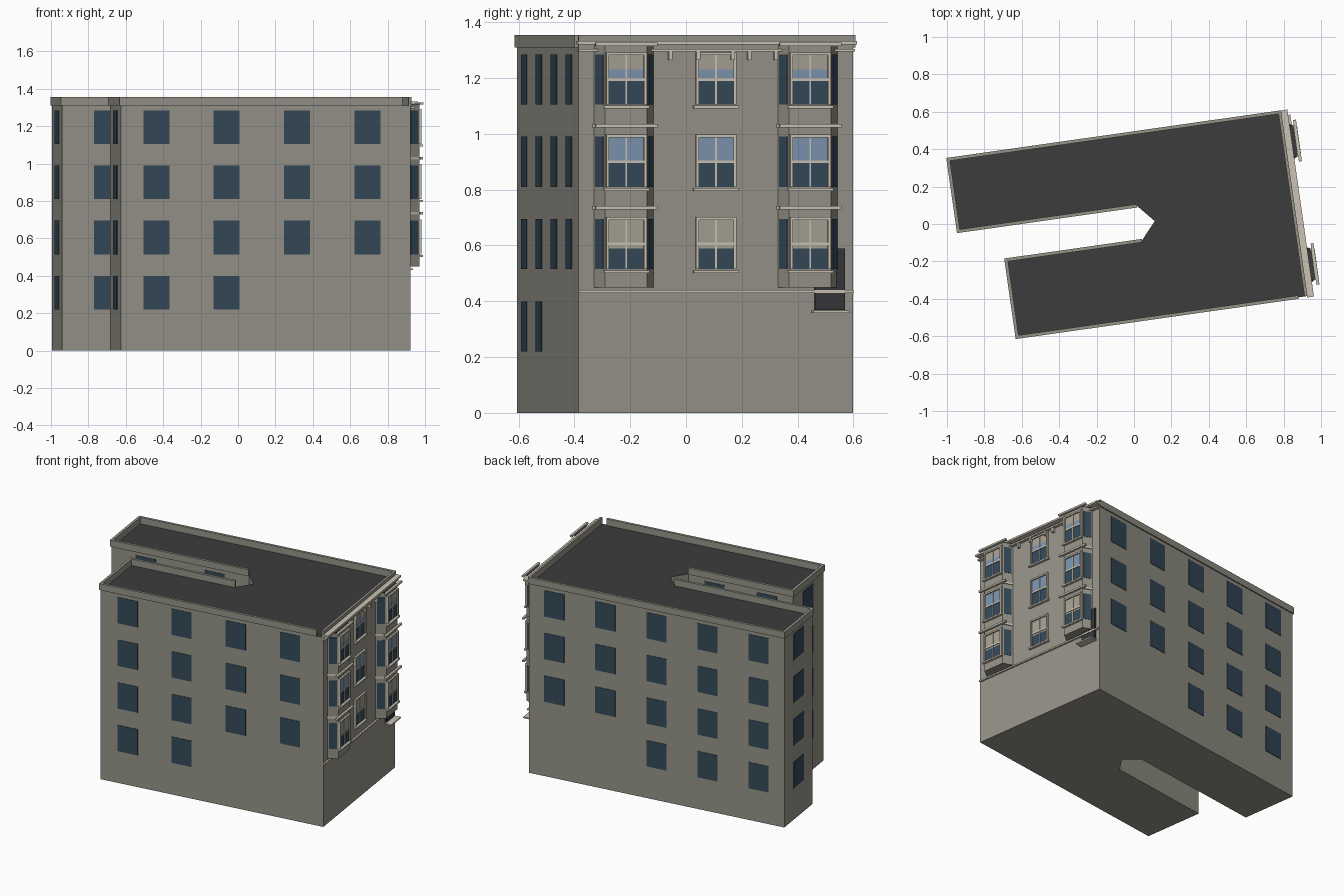
import bpy, bmesh, math
from mathutils import Matrix, Vector

if "Cube" in bpy.data.objects:
    bpy.data.objects.remove(bpy.data.objects["Cube"])

ROT = Matrix.Rotation(math.radians(8.1), 4, 'Z')   # the whole block is turned on plan


def srgb(r, g, b):
    f = lambda c: (c / 255 / 12.92) if c < 11 else ((c / 255 + 0.055) / 1.055) ** 2.4
    return (f(r), f(g), f(b), 1)


MATS = {}
for name, rgb in {"stone wall": (149, 147, 136), "roof tar": (60, 60, 60),
                  "pale trim": (202, 196, 180), "dark glass": (52, 73, 89),
                  "sky glass": (124, 148, 176), "window blind": (166, 161, 146),
                  "black panel": (54, 54, 57)}.items():
    MATS[name] = bpy.data.materials.new(name)
    MATS[name].diffuse_color = srgb(*rgb)

PARTS = {}


def part(name, mat):
    """Mesh under construction for a named part."""
    return PARTS.setdefault(name, (bmesh.new(), [mat]))[0]


def prism(bm, pts, z0, z1):
    """Extrude a plan outline from z0 to z1."""
    lo = [bm.verts.new((x, y, z0)) for x, y in pts]
    hi = [bm.verts.new((x, y, z1)) for x, y in pts]
    n = len(pts)
    bm.faces.new(lo[::-1])
    bm.faces.new(hi)
    for i in range(n):
        j = (i + 1) % n
        bm.faces.new((lo[i], lo[j], hi[j], hi[i]))


def slab(bm, edge, s0, s1, d0, d1, z0, z1):
    """Box along a wall edge: s from the wall's middle, d outward."""
    p, q = Vector(edge[0]), Vector(edge[1])
    t = (q - p).normalized()
    n = Vector((t.y, -t.x))
    m = (p + q) / 2
    prism(bm, [m + t * s + n * d for s, d in ((s0, d1), (s1, d1), (s1, d0), (s0, d0))], z0, z1)


# footprint, counter-clockwise
FRONT = 0.86
C, B, A = (FRONT, -0.512), (FRONT, 0.483), (-0.936, 0.483)
I, H, G = (-0.936, 0.093), (0.03, 0.093), (0.112, 0.0)
F, E, D = (0.03, -0.093), (-0.705, -0.093), (-0.705, -0.512)
OUTLINE = [C, B, A, I, H, G, F, E, D]
ROOF, TOP = 1.31, 1.355
FLOORS = [(0.22, 0.40), (0.515, 0.695), (0.81, 0.99), (1.105, 1.285)]

# main block, roof coloured on its top face
body = part("building_block", "stone wall")
prism(body, OUTLINE, 0, ROOF)
PARTS["building_block"][1].append("roof tar")
body.normal_update()
for f in body.faces:
    f.material_index = 1 if f.normal.z > 0.5 else 0


def length(e):
    return (Vector(e[1]) - Vector(e[0])).length


# parapets on every wall except the courtyard corner cuts
for e in [(B, A), (A, I), (I, H), (F, E), (E, D), (D, C)]:
    h = length(e) / 2
    end = h - 0.045 if e == (D, C) else h + 0.007
    slab(part("parapet", "stone wall"), e, -h - 0.007 * (e not in [(B, A), (F, E)]),
         end if e != (I, H) else h, -0.01, 0.008, ROOF, TOP)
slab(part("front_parapet", "stone wall"), (C, B), -0.4975, 0.4975, -0.012, 0.004, ROOF, TOP)


# plain windows: (wall, fractions along it, fractions with a bottom-floor window)
PLAIN = [((D, C), (0.122, 0.364, 0.607, 0.85), (0.122, 0.364)),
         ((B, A), (0.1, 0.3, 0.5, 0.7, 0.9), (0.5, 0.7, 0.9)),
         ((A, I), (0.5,), (0.5,)), ((E, D), (0.5,), (0.5,)),
         ((I, H), (0.25, 0.75), (0.25, 0.75)), ((F, E), (0.25, 0.75), (0.25, 0.75))]
for e, cols, low in PLAIN:
    for k, (z0, z1) in enumerate(FLOORS):
        for c in (low if k == 0 else cols):
            s = (c - 0.5) * length(e)
            slab(part("plain_windows", "dark glass"), e, s - 0.07, s + 0.07, -0.003, 0.003, z0, z1)


# facade sash window centred on a wall edge
def sash_window(e, k):
    z0, z1 = FLOORS[k]
    zm = (z0 + z1) / 2
    w = 0.066
    tr = part("window_trim", "pale trim")
    split = zm - 0.015 if k == 1 else zm
    slab(part("lower_glass", "dark glass"), e, -w, w, 0, 0.003, z0, split)
    if k == 1:
        slab(part("blinds", "window blind"), e, -w, w, 0, 0.003, split, z1)
    elif k == 2:
        slab(part("upper_glass", "sky glass"), e, -w, w, 0, 0.003, split, z1)
    else:
        slab(part("upper_glass", "sky glass"), e, -w, w, 0, 0.003, split, z1 - 0.055)
        slab(part("blinds", "window blind"), e, -w, w, 0, 0.003, z1 - 0.055, z1)
    for s in (-1, 1):                                              # jambs
        slab(tr, e, s * 0.068 - 0.005, s * 0.068 + 0.005, 0, 0.012, z0, z1)
    slab(tr, e, -0.003, 0.003, 0, 0.006, z0, z1)                   # mullion
    slab(tr, e, -w, w, 0, 0.008, zm - 0.005, zm + 0.005)           # meeting rail
    slab(tr, e, -0.073, 0.073, 0, 0.012, z1 - 0.003, z1 + 0.007)   # head
    slab(tr, e, -0.082, 0.082, 0, 0.017, z0 - 0.014, z0 - 0.004)   # sill


MID = -0.0145
for k in (1, 2, 3):
    sash_window(((FRONT, MID - 0.1), (FRONT, MID + 0.1)), k)

# two stacked bay windows
OUT = FRONT + 0.06
for side in (-1, 1):
    c = MID + side * 0.333

    def bay_plan(g):
        return [(FRONT - 0.01, c - 0.108 - g), (FRONT, c - 0.108 - g), (OUT + g, c - 0.076 - g),
                (OUT + g, c + 0.076 + g), (FRONT, c + 0.108 + g), (FRONT - 0.01, c + 0.108 + g)]
    plan = bay_plan(0)
    prism(part("bay_bodies", "stone wall"), plan, 0.45, 1.315)
    prism(part("bay_roofs", "roof tar"), plan, 1.315, 1.319)
    face = (plan[2], plan[3])
    for k in (1, 2, 3):
        sash_window(face, k)
        for e in ((plan[1], plan[2]), (plan[3], plan[4])):
            slab(part("bay_side_windows", "dark glass"), e, -0.025, 0.025, 0, 0.003, *FLOORS[k])
    for z in (0.729, 1.023):
        prism(part("bay_ledges", "pale trim"), bay_plan(0.005), z, z + 0.012)
        slab(part("bay_ledges", "pale trim"), face, -0.112, 0.112, 0, 0.015, z, z + 0.012)
    slab(part("bay_ledges", "pale trim"), face, -0.112, 0.112, 0, 0.016, 1.315, 1.327)

# string course, cornice and brackets
wall = (C, B)
slab(part("string_course", "pale trim"), wall, -0.4975, 0.4975, 0, 0.012, 0.43, 0.44)
cor = part("cornice", "pale trim")
slab(cor, wall, -0.505, 0.505, 0, 0.038, 1.32, 1.332)
slab(cor, wall, -0.50, 0.50, 0, 0.022, 1.295, 1.305)
for s in (-0.166, -0.066, 0.06, 0.12, 0.216):
    slab(part("brackets", "pale trim"), wall, s - 0.007, s + 0.007, 0, 0.02, 1.264, 1.295)

# dark wall panel with a shelf under the north bay
slab(part("wall_panel", "black panel"), wall, 0.358, 0.467, 0, 0.01, 0.368, 0.59)
slab(part("panel_shelf", "pale trim"), wall, 0.346, 0.476, 0, 0.05, 0.358, 0.367)

# turn the finished meshes into objects
for name, (bm, mats) in PARTS.items():
    bmesh.ops.recalc_face_normals(bm, faces=bm.faces)
    bm.transform(ROT)
    me = bpy.data.meshes.new(name)
    bm.to_mesh(me)
    bm.free()
    for m in mats:
        me.materials.append(MATS[m])
    bpy.context.collection.objects.link(bpy.data.objects.new(name, me))

for m in bpy.data.materials:
    if m.users and not m.is_grease_pencil:
        m.use_nodes = True
        m.node_tree.nodes["Principled BSDF"].inputs["Base Color"].default_value = m.diffuse_color
